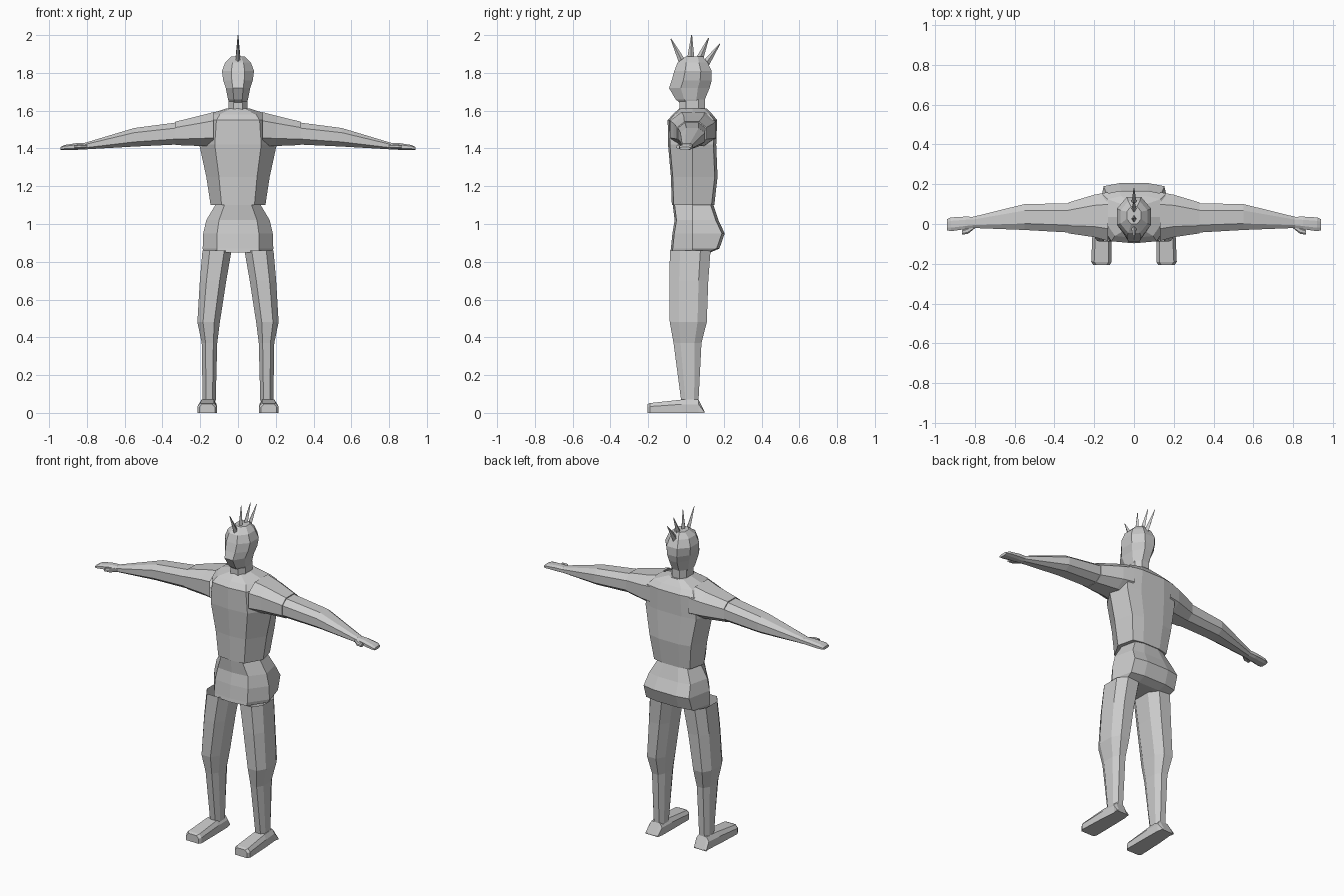
import bpy, bmesh
from mathutils import Vector

if "Cube" in bpy.data.objects:
    bpy.data.objects.remove(bpy.data.objects["Cube"])

grey = bpy.data.materials.new("plain grey")
grey.diffuse_color = (0.6, 0.6, 0.6, 1)
grey.use_nodes = True
grey.node_tree.nodes["Principled BSDF"].inputs["Base Color"].default_value = grey.diffuse_color


def loft(name, rings, start=True, end=True):
    """Skin a list of equal-length point rings with flat faces."""
    bm = bmesh.new()
    loops = [[bm.verts.new(p) for p in r] for r in rings]
    n = len(loops[0])
    for a, b in zip(loops, loops[1:]):
        for i in range(n):
            j = (i + 1) % n
            bm.faces.new((a[i], a[j], b[j], b[i]))
    if start:
        bm.faces.new(loops[0])
    if end:
        bm.faces.new(loops[-1])
    bmesh.ops.recalc_face_normals(bm, faces=bm.faces[:])
    me = bpy.data.meshes.new(name)
    bm.to_mesh(me)
    bm.free()
    me.materials.append(grey)
    ob = bpy.data.objects.new(name, me)
    bpy.context.collection.objects.link(ob)
    return ob


def place(axis, pos, a, b):
    return {'x': (pos, a, b), 'y': (a, pos, b), 'z': (a, b, pos)}[axis]


def octagon(axis, pos, a0, a1, b0, b1, k=0.5):
    """Chamfered rectangle across the given axis."""
    ca, cb, ha, hb = (a0 + a1) / 2, (b0 + b1) / 2, (a1 - a0) / 2, (b1 - b0) / 2
    unit = [(1, -k), (1, k), (k, 1), (-k, 1), (-1, k), (-1, -k), (-k, -1), (k, -1)]
    return [place(axis, pos, ca + u * ha, cb + v * hb) for u, v in unit]


def trunk(z, w, yf, yb):
    """Body section: broad front and back planes, widest at mid depth."""
    half = [(0.6 * w, yf + 0.01), (w, 0.035), (0.83 * w, yb - 0.015), (0.4 * w, yb)]
    right = [(x, y, z) for x, y in half]
    left = [(-x, y, z) for x, y in reversed(half)]
    return [(0, yf, z)] + right + left


def flip(rings, s):
    return [[(x * s, y, z) for x, y, z in r] for r in rings]


# Torso and pelvis
loft("torso", [trunk(*r) for r in [
    (1.10, .145, -.075, .150), (1.25, .168, -.080, .167), (1.42, .205, -.095, .160),
    (1.55, .190, -.097, .165), (1.58, .160, -.070, .140), (1.612, .060, -.035, .110)]])
loft("pelvis", [trunk(*r) for r in [
    (.85, .180, -.083, .130), (.87, .187, -.080, .177), (.95, .184, -.072, .205),
    (1.02, .168, -.060, .172), (1.10, .120, -.070, .145)]])

# Neck and head
loft("neck", [octagon('z', z, -.05, .05, -.035, .1) for z in (1.60, 1.66)], False, False)
loft("head", [octagon('z', z, -w, w, yf, yb, .42) for z, w, yf, yb in [
    (1.635, .045, -.025, .090), (1.66, .053, -.055, .100), (1.72, .065, -.090, .125),
    (1.76, .078, -.076, .136), (1.81, .085, -.062, .136), (1.855, .068, -.045, .115),
    (1.887, .036, .000, .088)]])

# Row of hair spikes
for base, tip in [((-.015, 1.85), (-.08, 1.98)), ((.025, 1.87), (.03, 2.0)),
                  ((.07, 1.87), (.12, 1.985)), ((.105, 1.85), (.18, 1.955))]:
    b, t = Vector((0, *base)), Vector((0, *tip))
    d = (t - b).normalized()
    side, up = Vector((.014, 0, 0)), d.cross(Vector((1, 0, 0))) * .02
    loft("hair_spike", [[c + side * s, c + up * s, c - side * s, c - up * s]
                        for c, s in ((b, 1), (t, .12))])

for s, tag in ((1, "left"), (-1, "right")):
    # Shoulder cap, arm, hand and thumb
    loft(tag + "_shoulder", flip([octagon('x', *r) for r in [
        (.13, -.085, .160, 1.410, 1.592), (.20, -.066, .147, 1.413, 1.574),
        (.33, -.047, .108, 1.418, 1.542)]], s), False, True)
    loft(tag + "_arm", flip([octagon('x', *r) for r in [
        (.32, -.043, .104, 1.421, 1.538), (.55, -.030, .100, 1.410, 1.508),
        (.81, -.020, .036, 1.395, 1.430)]], s), False, False)
    loft(tag + "_hand", flip([octagon('x', *r) for r in [
        (.81, -.020, .036, 1.395, 1.430), (.85, -.026, .037, 1.393, 1.429),
        (.92, -.036, .033, 1.392, 1.418), (.94, -.032, .024, 1.392, 1.408)]], s), False, True)
    loft(tag + "_thumb", flip([octagon('x', *r) for r in [
        (.80, -.022, -.005, 1.402, 1.420), (.835, -.050, -.018, 1.399, 1.421),
        (.865, -.053, -.030, 1.400, 1.417)]], s))

    # Leg, ankle to hip
    loft(tag + "_leg", flip([octagon('z', *r) for r in [
        (.06, .118, .187, -.025, .066), (.37, .110, .192, -.066, .082),
        (.48, .096, .215, -.086, .110), (.70, .062, .202, -.088, .118),
        (.86, .034, .188, -.085, .130)]], s), False, False)

    # Foot, heel to toe, with rounded upper edges
    foot = []
    for y, x0, x1, z in [(.098, .122, .205, .006), (.066, .115, .200, .07),
                         (-.025, .113, .208, .07), (-.19, .112, .215, .052),
                         (-.205, .122, .205, .046)]:
        foot.append([(x0, y, 0), (x1, y, 0), (x1, y, z * .65),
                     (x1 - .015, y, z), (x0 + .015, y, z), (x0, y, z * .65)])
    loft(tag + "_foot", flip(foot, s))
